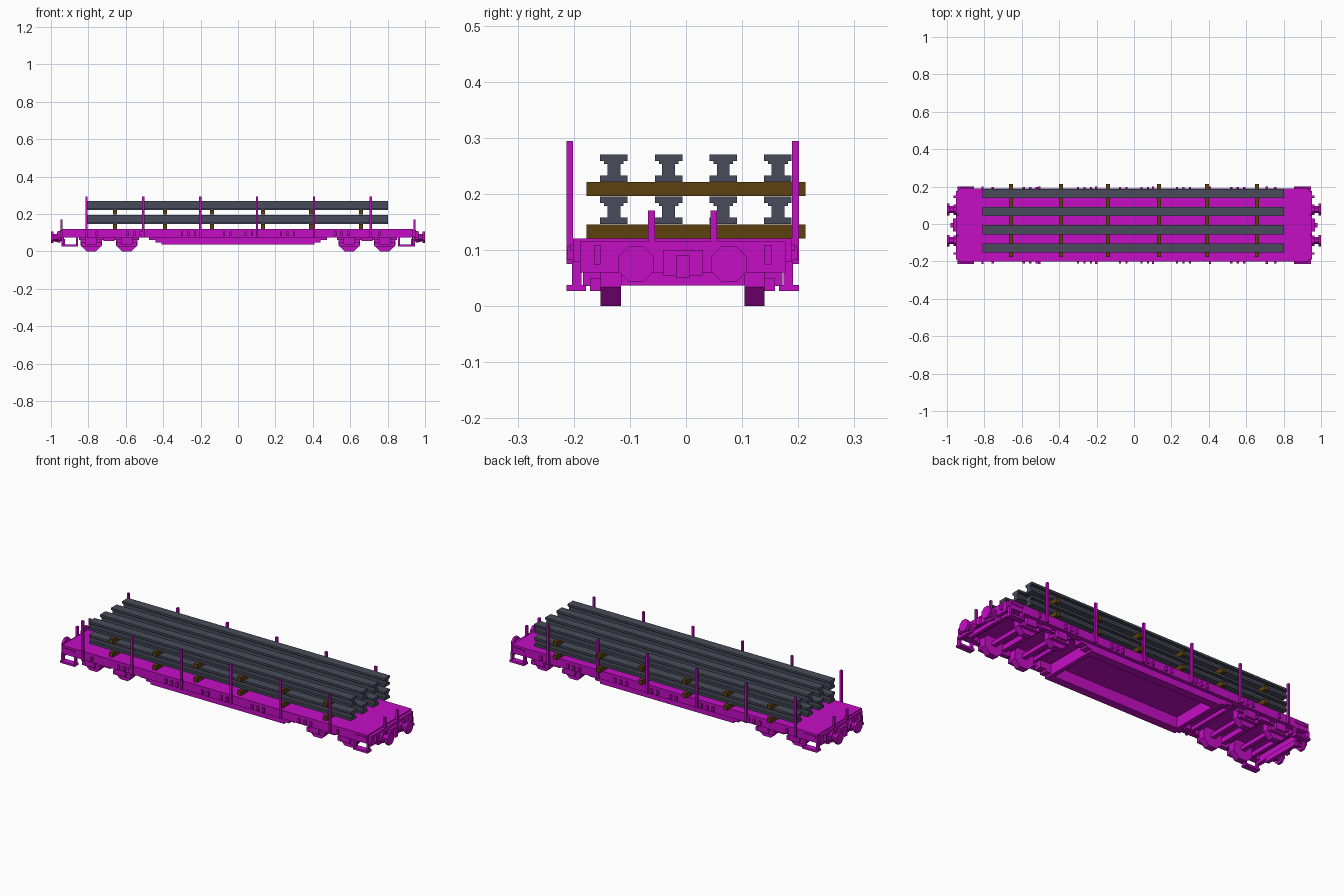
import bpy, bmesh, math
from mathutils import Matrix

old = bpy.data.objects.get("Cube")
if old:
    bpy.data.objects.remove(old, do_unlink=True)


def material(name, rgb):
    m = bpy.data.materials.new(name)
    m.use_nodes = True
    m.diffuse_color = (*rgb, 1)
    m.node_tree.nodes["Principled BSDF"].inputs["Base Color"].default_value = (*rgb, 1)
    return m


PAINT = material("magenta paint", (0.56, 0.004, 0.56))
STEEL = material("dark steel", (0.065, 0.073, 0.105))
WOOD = material("brown timber", (0.11, 0.052, 0.005))
CY = -0.006      # centre line of the wagon
LY = 0.0177      # centre line of the load
BOTH = (-1, 1)


def finish(name, bm, mat):
    bmesh.ops.recalc_face_normals(bm, faces=bm.faces)
    me = bpy.data.meshes.new(name)
    bm.to_mesh(me)
    bm.free()
    me.materials.append(mat)
    ob = bpy.data.objects.new(name, me)
    bpy.context.collection.objects.link(ob)


def add_box(bm, x0, x1, y0, y1, z0, z1):
    mat = Matrix.Translation(((x0 + x1) / 2, (y0 + y1) / 2, (z0 + z1) / 2))
    mat = mat @ Matrix.Diagonal((abs(x1 - x0), abs(y1 - y0), abs(z1 - z0), 1))
    bmesh.ops.create_cube(bm, size=1, matrix=mat)


def boxes(name, mat, specs, mx=False, my=False):
    """Boxes given about the wagon centre line, mirrored end to end and side to side."""
    bm = bmesh.new()
    for x0, x1, y0, y1, z0, z1 in specs:
        for sx in (BOTH if mx else (1,)):
            for sy in (BOTH if my else (1,)):
                add_box(bm, sx * x0, sx * x1, CY + sy * y0, CY + sy * y1, z0, z1)
    finish(name, bm, mat)


def add_disc(bm, c, r, depth, axis, n=8):
    rot = Matrix.Rotation(math.pi / 2, 4, axis) @ Matrix.Rotation(math.pi / n, 4, 'Z')
    bmesh.ops.create_cone(bm, cap_ends=True, segments=n, radius1=r, radius2=r,
                          depth=depth, matrix=Matrix.Translation(c) @ rot)


def extrude_profile(bm, pts, vec):
    f = bm.faces.new([bm.verts.new(p) for p in pts])
    g = bmesh.ops.extrude_face_region(bm, geom=[f])
    bmesh.ops.translate(bm, vec=vec,
                        verts=[v for v in g["geom"] if isinstance(v, bmesh.types.BMVert)])


# Deck and side sills
boxes("deck", PAINT, [(-0.94, 0.935, -0.195, 0.195, 0.098, 0.121)])
boxes("side_sill", PAINT, [(-0.94, 0.935, 0.158, 0.195, 0.074, 0.11)], my=True)

# Stepped deep sills hanging in the middle of the wagon
bm = bmesh.new()
half = [(0.41, 0.037), (0.41, 0.048), (0.44, 0.048), (0.44, 0.06), (0.475, 0.06), (0.475, 0.1)]
outline = half + [(-x, z) for x, z in reversed(half)]
for s in BOTH:
    extrude_profile(bm, [(x, CY + s * 0.13, z) for x, z in outline], (0, s * 0.045, 0))
finish("belly_sill", bm, PAINT)
boxes("cross_member", PAINT, [
    (0.385, 0.41, -0.14, 0.14, 0.037, 0.1),
    (0.50, 0.515, -0.16, 0.16, 0.078, 0.1),
    (0.68, 0.705, -0.16, 0.16, 0.07, 0.1),
    (0.88, 0.90, -0.16, 0.16, 0.075, 0.1)], mx=True)

# Bogies: wheels, axles, frames, axle boxes
bm = bmesh.new()
for s in BOTH:
    for x in (0.595, 0.785):
        for t in BOTH:
            add_disc(bm, (s * x, CY + t * 0.128, 0.058), 0.0625, 0.036, 'X')
finish("wheels", bm, PAINT)
boxes("axle", PAINT, [(x - 0.012, x + 0.012, -0.115, 0.115, 0.05, 0.072)
                      for x in (0.595, 0.785)], mx=True)
boxes("bogie_frame", PAINT, [(0.53, 0.85, 0.146, 0.16, 0.062, 0.09),
                             (0.66, 0.72, 0.146, 0.172, 0.055, 0.08)], mx=True, my=True)
boxes("axle_box", PAINT, [(x - w, x + w, 0.146, y, z0, z1) for x in (0.595, 0.785)
                          for w, y, z0, z1 in ((0.03, 0.178, 0.036, 0.08),
                                               (0.055, 0.165, 0.027, 0.05))],
      mx=True, my=True)

# Headstocks, couplers and buffers at both ends
boxes("headstock", PAINT, [(0.93, 0.952, -0.183, 0.183, 0.06, 0.115),
                           (0.925, 0.945, -0.11, 0.11, 0.037, 0.065)], mx=True)
boxes("coupler", PAINT, [(0.95, 0.968, -0.035, 0.035, 0.055, 0.1),
                         (0.965, 0.98, -0.012, 0.012, 0.05, 0.09)], mx=True)
boxes("end_handle", PAINT, [(0.95, 0.966, 0.146, 0.158, 0.074, 0.109)], mx=True, my=True)
bm = bmesh.new()
for s in BOTH:
    for t in BOTH:
        y = CY + t * 0.083
        add_disc(bm, (s * 0.965, y, 0.075), 0.02, 0.05, 'Y')
        add_disc(bm, (s * 0.993, y, 0.075), 0.034, 0.014, 'Y')
        add_disc(bm, (s * 0.957, y, 0.075), 0.03, 0.014, 'Y')
finish("buffers", bm, PAINT)

# Open corner steps under the deck ends
boxes("corner_step", PAINT, [
    (0.855, 0.945, 0.172, 0.207, 0.027, 0.038),
    (0.855, 0.867, 0.18, 0.197, 0.036, 0.08),
    (0.933, 0.945, 0.18, 0.197, 0.036, 0.08),
    (0.86, 0.93, 0.195, 0.2, 0.098, 0.11)], mx=True, my=True)

# Tall side stakes and short end posts
stakes = [-0.81 + 0.304 * i for i in range(6)]
boxes("side_stake", PAINT, [(x - 0.006, x + 0.006, 0.195, 0.207, 0.075, 0.294)
                            for x in stakes], my=True)
boxes("end_post", PAINT, [(0.938, 0.95, 0.0495, 0.0615, 0.06, 0.171)], mx=True, my=True)

# Small lashing brackets along the sills
bracket_x = [0.04, 0.075, 0.23, 0.265, 0.30, 0.52, 0.555, 0.59, 0.755]
boxes("sill_bracket", PAINT, [(x - 0.006, x + 0.006, 0.19, 0.205, 0.082, 0.106)
                              for x in bracket_x], mx=True, my=True)

# Timber bearers under each layer
bm = bmesh.new()
for x in (-0.658, -0.39, -0.138, 0.133, 0.39, 0.657):
    for z in (0.121, 0.196):
        add_box(bm, x - 0.011, x + 0.011, LY - 0.195, LY + 0.195, z, z + 0.025)
finish("timber_bearers", bm, WOOD)

# Two layers of four steel beams with I-shaped sections
right = [(0.0245, 0), (0.0245, 0.0115), (0.0115, 0.0115), (0.0115, 0.032),
         (0.0175, 0.032), (0.0175, 0.0375), (0.0245, 0.0375), (0.0245, 0.049)]
section = right + [(-y, z) for y, z in reversed(right)]
bm = bmesh.new()
for z0 in (0.1465, 0.221):
    for i in range(4):
        yc = LY + (i - 1.5) * 0.0975
        extrude_profile(bm, [(-0.81, yc + y, z0 + z) for y, z in section], (1.612, 0, 0))
finish("steel_beams", bm, STEEL)
